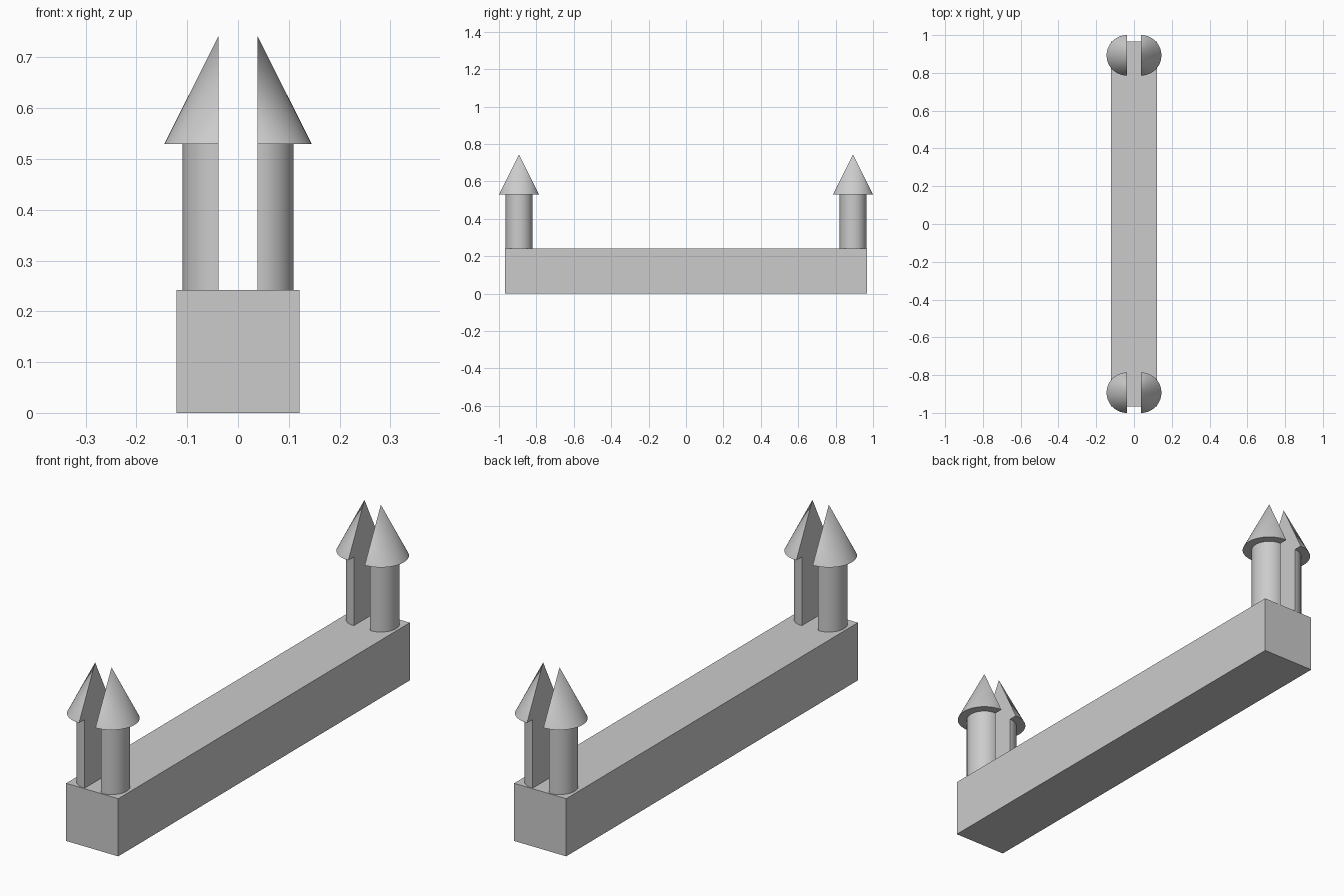
import bpy, bmesh, math
from mathutils import Matrix

cube = bpy.data.objects.get("Cube")
if cube:
    bpy.data.objects.remove(cube, do_unlink=True)

stone = bpy.data.materials.new("grey_stone")
stone.use_nodes = True
grey = (0.6, 0.6, 0.6, 1)
stone.diffuse_color = grey
stone.node_tree.nodes["Principled BSDF"].inputs["Base Color"].default_value = grey

WALL_TOP, EAVES, TIP = 0.242, 0.53, 0.743
GAP, TOWER_Y = 0.038, 0.893


def finish(name, bm, smooth=False):
    mesh = bpy.data.meshes.new(name)
    bmesh.ops.recalc_face_normals(bm, faces=bm.faces)
    bm.to_mesh(mesh)
    bm.free()
    mesh.materials.append(stone)
    obj = bpy.data.objects.new(name, mesh)
    bpy.context.collection.objects.link(obj)
    if smooth:
        bpy.ops.object.select_all(action='DESELECT')
        obj.select_set(True)
        bpy.context.view_layer.objects.active = obj
        bpy.ops.object.shade_smooth_by_angle(angle=math.radians(30))
    return obj


def half_round(name, side, y, r_low, r_top, z_low, z_top):
    """Round solid split lengthwise, flat face towards the middle."""
    bm = bmesh.new()
    bmesh.ops.create_cone(bm, cap_ends=True, segments=64, radius1=r_low,
                          radius2=r_top, depth=z_top - z_low)
    cut = bmesh.ops.bisect_plane(bm, geom=bm.verts[:] + bm.edges[:] + bm.faces[:],
                                 dist=1e-5, plane_co=(0, 0, 0),
                                 plane_no=(side, 0, 0), clear_inner=True)
    bmesh.ops.holes_fill(bm, edges=[e for e in bm.edges if e.is_boundary])
    bmesh.ops.translate(bm, verts=bm.verts, vec=(side * GAP, y, (z_low + z_top) / 2))
    return finish(name, bm, True)


# Long wall
bm = bmesh.new()
bmesh.ops.create_cube(bm, size=1, matrix=Matrix.Translation((0, 0, WALL_TOP / 2))
                      @ Matrix.Diagonal((0.242, 1.934, WALL_TOP, 1)))
finish("wall", bm)

# Pair of split towers with pointed roofs at each end
for end, y in (("front", -TOWER_Y), ("back", TOWER_Y)):
    for hand, side in (("left", 1), ("right", -1)):
        half_round(f"{end}_{hand}_tower", side, y, 0.071, 0.071, WALL_TOP, EAVES)
        half_round(f"{end}_{hand}_roof", side, y, 0.107, 0, EAVES, TIP)
